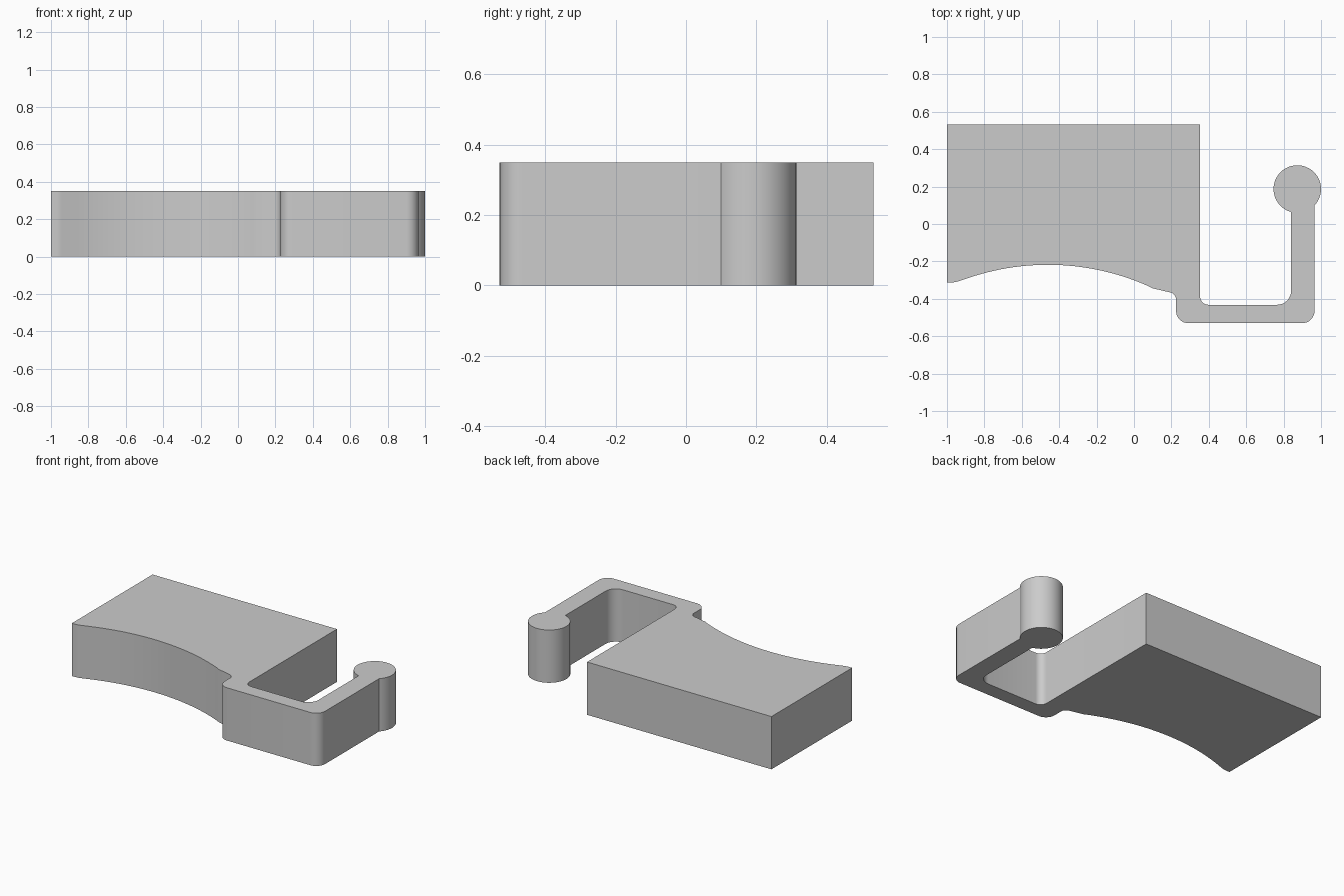
import bpy, bmesh
from math import pi, sin, cos, asin, atan2, sqrt, tan, radians
from mathutils import Vector

cube = bpy.data.objects.get("Cube")
if cube:
    bpy.data.objects.remove(cube, do_unlink=True)

HEIGHT = 0.35


def arc(cx, cy, r, a0, a1, steps):
    """Points along a circular arc."""
    return [Vector((cx + r * cos(a0 + (a1 - a0) * i / steps),
                    cy + r * sin(a0 + (a1 - a0) * i / steps)))
            for i in range(steps + 1)]


def fillet(prev, corner, nxt, r, steps=8):
    """Round one profile corner with radius r."""
    p = Vector(corner)
    u, v = (Vector(prev) - p).normalized(), (Vector(nxt) - p).normalized()
    half = u.angle(v) / 2
    c = p + (u + v).normalized() * (r / sin(half))
    a0 = atan2(*reversed(p + u * (r / tan(half)) - c))
    a1 = atan2(*reversed(p + v * (r / tan(half)) - c))
    sweep = (a1 - a0 + pi) % (2 * pi) - pi
    return arc(c.x, c.y, r, a0, a0 + sweep, steps)


# Round knob at the tip of the hook
knob_x, knob_y, knob_r = 0.873, 0.187, 0.127
arm_in, arm_out = 0.84, 0.965
a_out = -sqrt(knob_r ** 2 - (arm_out - knob_x) ** 2)
a_in = -sqrt(knob_r ** 2 - (arm_in - knob_x) ** 2)
knob = arc(knob_x, knob_y, knob_r, atan2(a_out, arm_out - knob_x),
           atan2(a_in, arm_in - knob_x) + 2 * pi, 40)

# Shallow concave front of the block
bow_r, bow_x, bow_top = 1.32, -0.46, -0.218
bow = arc(bow_x, bow_top - bow_r, bow_r,
          pi / 2 + asin(0.42 / bow_r), pi / 2 - asin(0.54 / bow_r), 28)

# Remaining corners: block, lip and hook
back_left, back_right = (-1, 0.533), (0.353, 0.533)
front_left, toe = (-1, -0.313), (-0.957, -0.312)
lip, shoulder = (0.1, -0.344), (0.225, -0.373)
hook_left, hook_right = (0.225, -0.53), (arm_out, -0.53)
slot_right, slot_left = (arm_in, -0.432), (0.353, -0.432)

outline = [Vector(back_left), Vector(front_left)]
outline += fillet(front_left, toe, bow[0], 0.1, 4) + bow + [Vector(lip)]
outline += fillet(lip, shoulder, hook_left, 0.04)
outline += fillet(shoulder, hook_left, hook_right, 0.065)
outline += fillet(hook_left, hook_right, knob[0], 0.065)
outline += knob
outline += fillet(knob[-1], slot_right, slot_left, 0.075)
outline += fillet(slot_right, slot_left, back_right, 0.045)
outline.append(Vector(back_right))

# Extrude the profile into the solid clip
bm = bmesh.new()
base = bm.faces.new([bm.verts.new((p.x, p.y, 0)) for p in outline])
top = bmesh.ops.extrude_face_region(bm, geom=[base], use_keep_orig=True)
bmesh.ops.translate(bm, vec=(0, 0, HEIGHT),
                    verts=[v for v in top["geom"] if isinstance(v, bmesh.types.BMVert)])
bmesh.ops.recalc_face_normals(bm, faces=bm.faces)
mesh = bpy.data.meshes.new("hook_block")
bm.to_mesh(mesh)
bm.free()
block = bpy.data.objects.new("hook_block", mesh)
bpy.context.collection.objects.link(block)

# Plain grey
grey = bpy.data.materials.new("light_grey")
grey.use_nodes = True
colour = (0.6, 0.6, 0.6, 1)
grey.diffuse_color = colour
grey.node_tree.nodes["Principled BSDF"].inputs["Base Color"].default_value = colour
mesh.materials.append(grey)

# Smooth the curves, keep the corners crisp
bpy.ops.object.select_all(action="DESELECT")
block.select_set(True)
bpy.context.view_layer.objects.active = block
bpy.ops.object.shade_smooth_by_angle(angle=radians(30))
